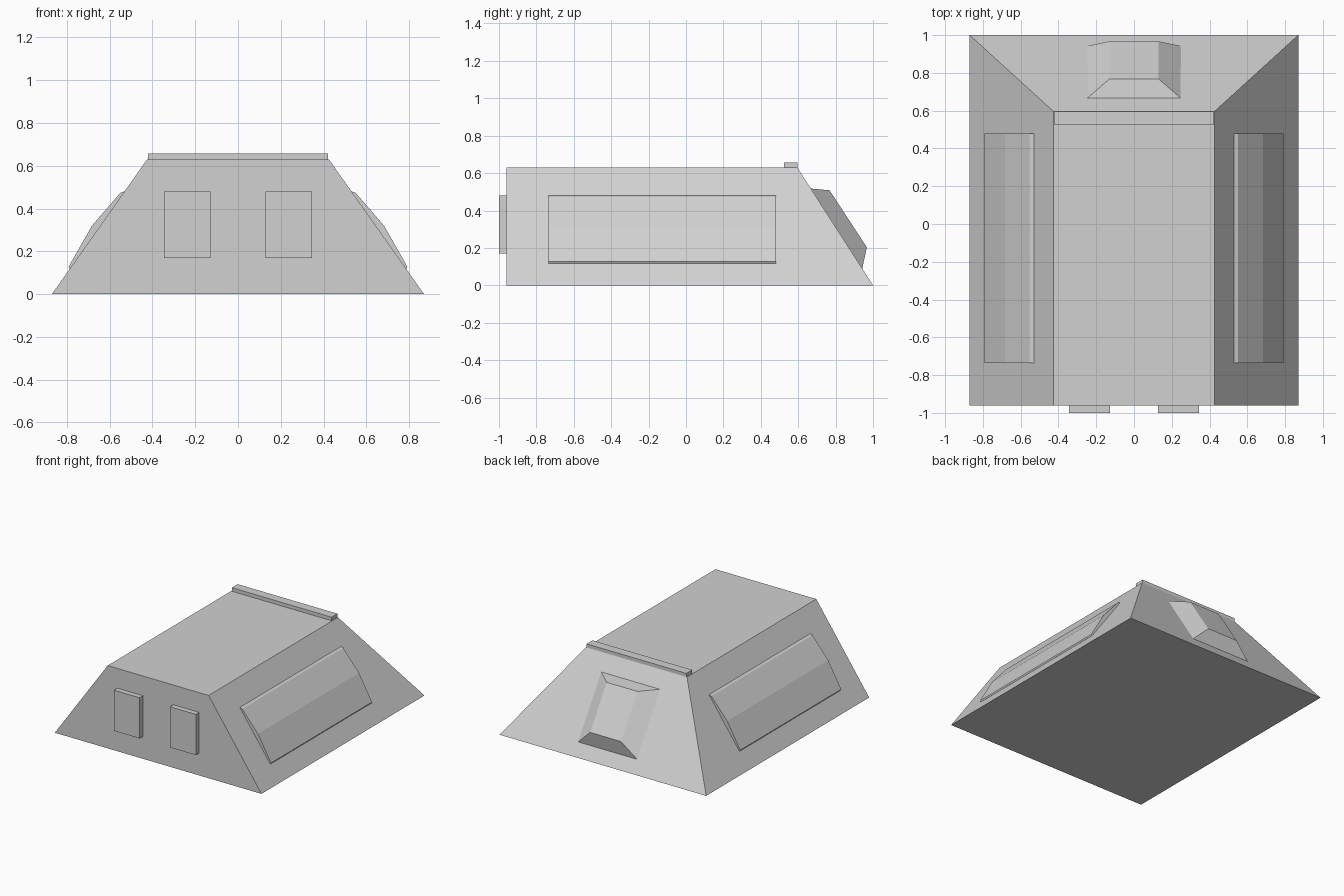
import bpy, bmesh

cube = bpy.data.objects.get("Cube")
if cube:
    bpy.data.objects.remove(cube, do_unlink=True)

GREY = (0.64, 0.64, 0.64, 1)
grey = bpy.data.materials.new("light_grey")
grey.use_nodes = True
grey.diffuse_color = GREY
grey.node_tree.nodes["Principled BSDF"].inputs["Base Color"].default_value = GREY


def loft(name, start, end):
    """Solid between two matching closed outlines."""
    bm = bmesh.new()
    a = [bm.verts.new(p) for p in start]
    b = [bm.verts.new(p) for p in end]
    bm.faces.new(a)
    bm.faces.new(b)
    for i in range(len(a)):
        j = (i + 1) % len(a)
        bm.faces.new((a[i], a[j], b[j], b[i]))
    bmesh.ops.recalc_face_normals(bm, faces=bm.faces)
    mesh = bpy.data.meshes.new(name)
    bm.to_mesh(mesh)
    bm.free()
    mesh.materials.append(grey)
    obj = bpy.data.objects.new(name, mesh)
    bpy.context.collection.objects.link(obj)
    return obj


def rect(x0, x1, y0, y1, z):
    return [(x0, y0, z), (x1, y0, z), (x1, y1, z), (x0, y1, z)]


def box(name, x, y, z):
    return loft(name, rect(*x, *y, z[0]), rect(*x, *y, z[1]))


# Main body: upright front, sloping sides and back
loft("body", rect(-0.87, 0.87, -0.96, 1, 0), rect(-0.425, 0.425, -0.96, 0.595, 0.63))

# Ridge bar across the rear edge of the roof
box("roof_bar", (-0.42, 0.42), (0.525, 0.595), (0.625, 0.657))

# Faceted side bulges and front plates, one of each per side
profile = [(0.76, 0.12), (0.787, 0.118), (0.792, 0.128), (0.683, 0.32),
           (0.55, 0.474), (0.53, 0.481), (0.50, 0.46)]
for side, s in (("left", 1), ("right", -1)):
    loft(side + "_side_bulge",
         [(s * x, -0.735, z) for x, z in profile],
         [(s * x, 0.48, z) for x, z in profile])
    box(side + "_front_plate", sorted((s * 0.128, s * 0.345)), (-1, -0.95), (0.17, 0.48))


# Tapered hatch on the sloping back
def slope_quad(w, upper, lower):
    return [(-w, *upper), (w, *upper), (w, *lower), (-w, *lower)]


loft("rear_hatch",
     slope_quad(0.25, (0.664, 0.518), (0.942, 0.088)),
     slope_quad(0.13, (0.768, 0.508), (0.967, 0.203)))
